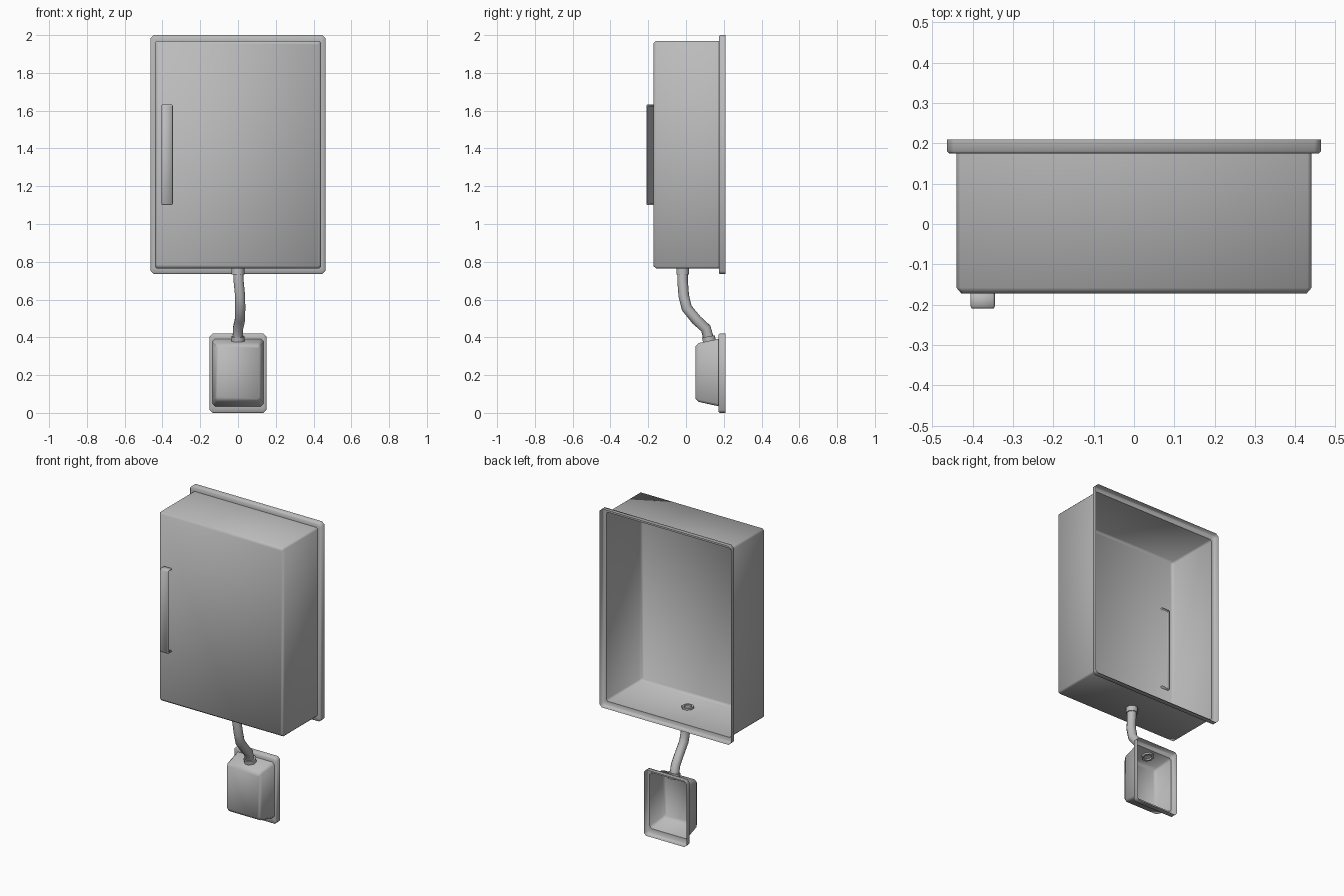
import bpy, bmesh, math
from mathutils import Vector, Matrix

cube = bpy.data.objects.get("Cube")
if cube:
    bpy.data.objects.remove(cube)

GREY = (0.5, 0.5, 0.5, 1)
mat = bpy.data.materials.new("painted grey metal")
mat.use_nodes = True
mat.diffuse_color = GREY
mat.node_tree.nodes["Principled BSDF"].inputs["Base Color"].default_value = GREY


def select(ob):
    bpy.ops.object.select_all(action='DESELECT')
    ob.select_set(True)
    bpy.context.view_layer.objects.active = ob


def finish(name, bm, angle=60):
    me = bpy.data.meshes.new(name)
    bm.to_mesh(me)
    bm.free()
    me.materials.append(mat)
    ob = bpy.data.objects.new(name, me)
    bpy.context.collection.objects.link(ob)
    select(ob)
    bpy.ops.object.shade_smooth_by_angle(angle=math.radians(angle))
    return ob


def section(bm, y, cx, hx, z0, z1, c):
    """Rectangle with cut corners, facing the front."""
    pts = [(-hx + c, z0), (hx - c, z0), (hx, z0 + c), (hx, z1 - c),
           (hx - c, z1), (-hx + c, z1), (-hx, z1 - c), (-hx, z0 + c)]
    return [bm.verts.new((cx + x, y, z)) for x, z in pts]


def shell(sections, cx=0):
    """Sheet lofted from a closed front to an open back."""
    bm = bmesh.new()
    loops = [section(bm, y, cx, *rest) for y, *rest in sections]
    bm.faces.new(loops[0])
    for a, b in zip(loops, loops[1:]):
        for i in range(8):
            j = (i + 1) % 8
            bm.faces.new((a[i], b[i], b[j], a[j]))
    bmesh.ops.recalc_face_normals(bm, faces=bm.faces)
    return bm


def collar(name, centre, axis, outer, inner, height, sides=8):
    """Hollow ring around the pipe."""
    bm = bmesh.new()
    h = height / 2
    prof = [(inner, -h), (outer, -h), (outer, h), (inner, h)]
    rot = Vector((0, 0, 1)).rotation_difference(Vector(axis)).to_matrix()
    rings = []
    for k in range(sides):
        a = math.tau * (k + 0.5) / sides
        rings.append([bm.verts.new(rot @ Vector((r * math.cos(a), r * math.sin(a), z)) + Vector(centre))
                      for r, z in prof])
    for k in range(sides):
        a, b = rings[k], rings[(k + 1) % sides]
        for i in range(4):
            j = (i + 1) % 4
            bm.faces.new((a[i], b[i], b[j], a[j]))
    bmesh.ops.recalc_face_normals(bm, faces=bm.faces)
    return finish(name, bm)


# Main cabinet with its folded back rim
finish("cabinet", shell([
    (-0.172, 0.428, 0.777, 1.958, 0.008),
    (-0.158, 0.44, 0.765, 1.97, 0.01),
    (0.175, 0.44, 0.765, 1.97, 0.01),
    (0.175, 0.458, 0.74, 1.995, 0.015),
    (0.18, 0.463, 0.735, 2.0, 0.016),
    (0.21, 0.463, 0.735, 2.0, 0.016)]))

# Small tapered box below
finish("lower_box", shell([
    (0.05, 0.112, 0.075, 0.352, 0.01),
    (0.068, 0.122, 0.058, 0.37, 0.012),
    (0.173, 0.135, 0.035, 0.392, 0.014),
    (0.173, 0.146, 0.005, 0.415, 0.014),
    (0.178, 0.15, 0.0, 0.42, 0.015),
    (0.21, 0.15, 0.0, 0.42, 0.015)]))

# Door handle, open on the side facing the door centre
bm = shell([
    (-0.21, 0.027, 1.105, 1.628, 0.004),
    (-0.204, 0.03, 1.1, 1.633, 0.005),
    (-0.163, 0.03, 1.1, 1.633, 0.005)], cx=-0.375)
bm.normal_update()
bmesh.ops.delete(bm, geom=[f for f in bm.faces if f.normal.x > 0.9], context='FACES')
handle = finish("door_handle", bm)
solid = handle.modifiers.new("thickness", 'SOLIDIFY')
solid.thickness = 0.01
solid.offset = -1

# Bent pipe between the boxes
cu = bpy.data.curves.new("connecting_pipe", 'CURVE')
cu.dimensions = '3D'
cu.bevel_depth = 0.028
cu.bevel_resolution = 3
path = [(0, -0.018, 0.77), (0.003, -0.018, 0.70), (0.011, -0.012, 0.62), (0.012, 0.004, 0.555),
        (0.01, 0.055, 0.492), (0, 0.105, 0.447), (-0.002, 0.122, 0.385)]
sp = cu.splines.new('POLY')
sp.points.add(len(path) - 1)
for p, co in zip(sp.points, path):
    p.co = (*co, 1)
pipe = bpy.data.objects.new("connecting_pipe", cu)
bpy.context.collection.objects.link(pipe)
cu.materials.append(mat)
select(pipe)
bpy.ops.object.convert(target='MESH')
bpy.ops.object.shade_smooth_by_angle(angle=math.radians(60))

# Pipe collars at both ends
collar("upper_collar", (0, -0.018, 0.754), (0, 0, 1), 0.036, 0.024, 0.044)
collar("lower_collar", (0, 0.122, 0.388), (0, -0.18, 0.98), 0.037, 0.024, 0.034)
